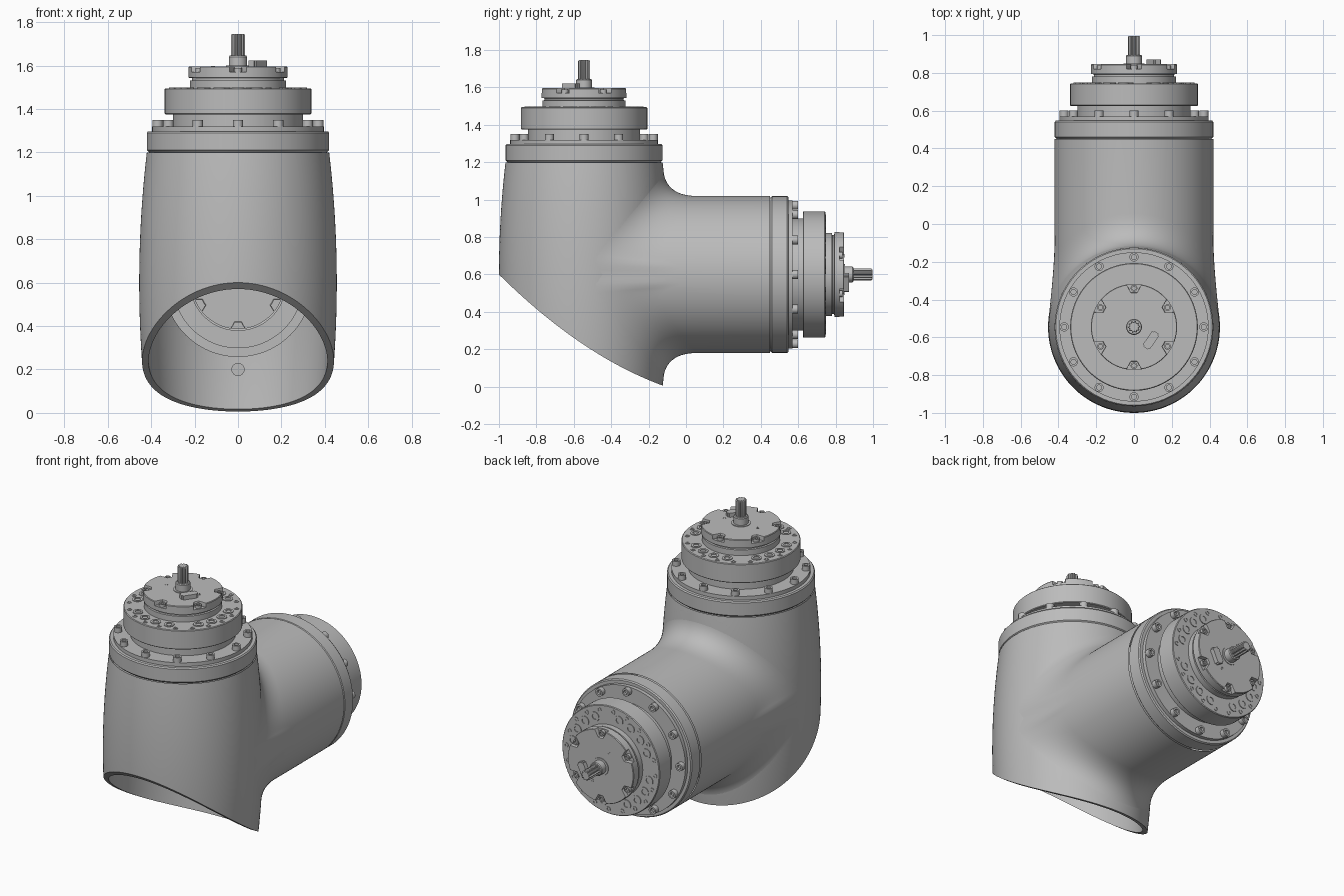
import bpy, bmesh, math
from math import sin, cos, pi, tau, sqrt, radians
from mathutils import Matrix, Vector

if "Cube" in bpy.data.objects:
    bpy.data.objects.remove(bpy.data.objects["Cube"], do_unlink=True)

grey = bpy.data.materials.new("machined grey")
grey.use_nodes = True
tone = (0.5, 0.5, 0.5, 1)
grey.diffuse_color = tone
grey.node_tree.nodes["Principled BSDF"].inputs["Base Color"].default_value = tone

AXIS_Y, AXIS_Z = -0.545, 0.6      # upright barrel axis, side pipe axis
PIPE_R, BORE_R, WALL = 0.42, 0.34, 0.03
SIDE_END, TOP_END = 0.45, 1.2
built = []


def finish(bm, name, matrix=Matrix()):
    bmesh.ops.remove_doubles(bm, verts=bm.verts, dist=1e-5)
    mesh = bpy.data.meshes.new(name)
    bm.to_mesh(mesh)
    bm.free()
    mesh.materials.append(grey)
    obj = bpy.data.objects.new(name, mesh)
    obj.matrix_world = matrix
    bpy.context.collection.objects.link(obj)
    built.append(obj)
    return obj


def skin(bm, rows):
    """Join closed rings of points with quads."""
    rings = [[bm.verts.new(p) for p in row] for row in rows]
    n = len(rings[0])
    for low, high in zip(rings, rings[1:]):
        for j in range(n):
            k = (j + 1) % n
            bm.faces.new((low[j], low[k], high[k], high[j]))


def lathe(bm, profile, n=72, at=(0, 0, 0), shape=None, shaped_from=0):
    """Turn (radius, height) points about z; shape scales the radius per step."""
    rows = []
    for i, (r, h) in enumerate(profile):
        row = []
        for j in range(n):
            s = r * (shape(j) if shape and i >= shaped_from else 1)
            a = tau * j / n
            row.append((at[0] + s * cos(a), at[1] + s * sin(a), at[2] + h))
        rows.append(row)
    skin(bm, rows)


def polar(r, degrees, h):
    a = radians(degrees)
    return (r * cos(a), r * sin(a), h)


def screws(name, spots, r, h, matrix, depth):
    """A set of round heads with a hexagonal-size socket sunk in each."""
    bm = bmesh.new()
    for spot in spots:
        lathe(bm, [(r, 0), (r, h), (r * .55, h), (r * .55, h - depth), (0, h - depth)], 16, spot)
    finish(bm, name, matrix)


# ---- housing: upright barrel ----
def barrel_r(z):
    return 0.455 - 0.035 * ((z - AXIS_Z) / 0.6) ** 2


def cut_z(y):
    u = y + 1
    return 0.6 - 0.989 * u + 0.355 * u * u


COLS, STEPS = 144, 48


def barrel_rows(inset):
    rows = []
    for i in range(STEPS + 1):
        row = []
        for j in range(COLS):
            a = tau * j / COLS
            low = 0.2
            for _ in range(5):
                low = cut_z(AXIS_Y + (barrel_r(low) - inset) * sin(a))
            z = low + (TOP_END - low) * i / STEPS
            r = barrel_r(z) - inset
            row.append((r * cos(a), AXIS_Y + r * sin(a), z))
        rows.append(row)
    return rows


def remove_back(bm, half_w, half_h):
    """Open the back of the wall inside an ellipse; return the rim vertices."""
    gone = []
    for f in bm.faces:
        c = f.calc_center_median()
        if c.y > AXIS_Y and (c.x / half_w) ** 2 + ((c.z - AXIS_Z) / half_h) ** 2 < 1:
            gone.append(f)
    touched = {v for f in gone for v in f.verts}
    bmesh.ops.delete(bm, geom=gone, context='FACES')
    return [v for v in touched if v.is_valid]


outer, inner = barrel_rows(0), barrel_rows(WALL)

bm = bmesh.new()
skin(bm, outer)
remove_back(bm, 0.40, 0.53)
finish(bm, "barrel_outer_wall")

bm = bmesh.new()
skin(bm, inner[::-1])
for v in remove_back(bm, BORE_R, BORE_R):
    d = Vector((v.co.x, v.co.z - AXIS_Z)).normalized() * BORE_R
    r = barrel_r(AXIS_Z + d.y) - WALL
    v.co = (d.x, AXIS_Y + sqrt(r * r - d.x ** 2), AXIS_Z + d.y)
finish(bm, "barrel_inner_wall")

bm = bmesh.new()
skin(bm, [inner[0], outer[0]])
finish(bm, "barrel_lower_rim")

# ---- housing: side pipe flaring into the barrel ----
BLEND = 16
rows = [[] for _ in range(BLEND + 2)]
for j in range(COLS):
    c, s = cos(tau * j / COLS), sin(tau * j / COLS)
    px, pz = PIPE_R * c, AXIS_Z + PIPE_R * s
    x2, z2 = 0.455 * c, AXIS_Z + 0.59 * s
    r = barrel_r(z2)
    depth = sqrt(max(r * r - x2 * x2, 0))
    y2 = AXIS_Y + depth
    yc = y2 + min(0.3, abs(x2) * abs(x2 - px) / max(depth, 1e-4))
    start, bend, end = Vector((px, yc + 0.18, pz)), Vector((px, yc, pz)), Vector((x2, y2, z2))
    rows[0].append((px, SIDE_END, pz))
    for i in range(BLEND + 1):
        t = i / BLEND
        rows[i + 1].append(start * (1 - t) ** 2 + bend * 2 * t * (1 - t) + end * t * t)
bm = bmesh.new()
skin(bm, rows)
finish(bm, "side_pipe_outer_wall")

rows = [[], []]
for j in range(COLS):
    x, dz = BORE_R * cos(tau * j / COLS), BORE_R * sin(tau * j / COLS)
    r = barrel_r(AXIS_Z + dz) - WALL
    rows[0].append((x, AXIS_Y + sqrt(r * r - x * x), AXIS_Z + dz))
    rows[1].append((x, SIDE_END, AXIS_Z + dz))
bm = bmesh.new()
skin(bm, rows)
finish(bm, "side_pipe_bore")

# small port on the inside of the back wall
bm = bmesh.new()
lathe(bm, [(.03, 0), (.03, .008), (.024, .008), (.024, .002), (0, .002)], 24)
port_y = AXIS_Y + barrel_r(0.2) - WALL - 0.004
finish(bm, "inner_port", Matrix.Translation((0, port_y, 0.2)) @ Matrix.Rotation(pi / 2, 4, 'X'))


# ---- drive unit, used on both ends ----
def drive(side, m):
    bm = bmesh.new()
    lathe(bm, [(.41, 0), (.415, .006), (.42, .01), (.42, .09), (.414, .097),
               (.395, .097), (.395, .12), (.30, .12), (.30, .175)], 96)
    finish(bm, side + "_flange", m)

    bm = bmesh.new()
    lathe(bm, [(.30, .175), (.334, .175), (.338, .179), (.338, .291),
               (.334, .295), (.22, .295)], 96)
    finish(bm, side + "_gear_disc", m)

    # cap with six notches in its upper edge
    bm = bmesh.new()
    lathe(bm, [(.222, .295), (.222, .33), (.212, .332), (.212, .342), (.228, .344),
               (.228, .37), (.228, .37), (.228, .392), (.225, .396), (0, .396)], 72,
          shape=lambda j: 0.8 if (j + 6) % 12 in (0, 1, 11) else 1, shaped_from=6)
    finish(bm, side + "_cap", m)

    # collar and splined shaft
    bm = bmesh.new()
    lathe(bm, [(.055, .396), (.055, .4), (.042, .4), (.042, .44), (.038, .445), (.02, .445)], 32)
    finish(bm, side + "_shaft_collar", m)
    bm = bmesh.new()
    lathe(bm, [(.032, .44), (.032, .54), (.028, .546), (0, .546)], 40,
          shape=lambda j: 1 if j % 4 < 2 else 0.8)
    finish(bm, side + "_splined_shaft", m)

    # raised key block
    bm = bmesh.new()
    place = Matrix.Translation((.09, -.07, .407)) @ Matrix.Rotation(radians(55), 4, 'Z')
    bmesh.ops.create_cube(bm, size=1, matrix=place @ Matrix.Diagonal((.1, .045, .03, 1)))
    bmesh.ops.bevel(bm, geom=[e for e in bm.edges if abs(e.verts[0].co.z - e.verts[1].co.z) > .02],
                    offset=.008, segments=2, affect='EDGES')
    finish(bm, side + "_key_block", m)

    # fasteners
    screws(side + "_flange_bolts", [polar(.37, 30 * k, .12) for k in range(12)], .024, .03, m, .015)
    screws(side + "_disc_bolts", [polar(.27, 18 * k, .288) for k in range(20) if k % 5 != 2],
           .03, .011, m, .01)
    screws(side + "_disc_pins", [polar(.308, 18 * k + 9, .288) for k in range(20)], .014, .01, m, .009)
    screws(side + "_cap_screws", [polar(.205, 60 * k + 30, .37) for k in range(6)], .018, .018, m, .01)
    screws(side + "_cap_pins", [polar(.115, 180 * k, .39) for k in range(2)], .009, .008, m, .006)


drive("top", Matrix.Translation((0, AXIS_Y, TOP_END)))
drive("side", Matrix.Translation((0, SIDE_END, AXIS_Z)) @ Matrix.Rotation(-pi / 2, 4, 'X')
      @ Matrix.Rotation(radians(60), 4, 'Z'))

# smooth round walls, keep machined edges crisp
bpy.ops.object.select_all(action='DESELECT')
for obj in built:
    obj.select_set(True)
bpy.context.view_layer.objects.active = built[0]
bpy.ops.object.shade_smooth_by_angle(angle=radians(30))
